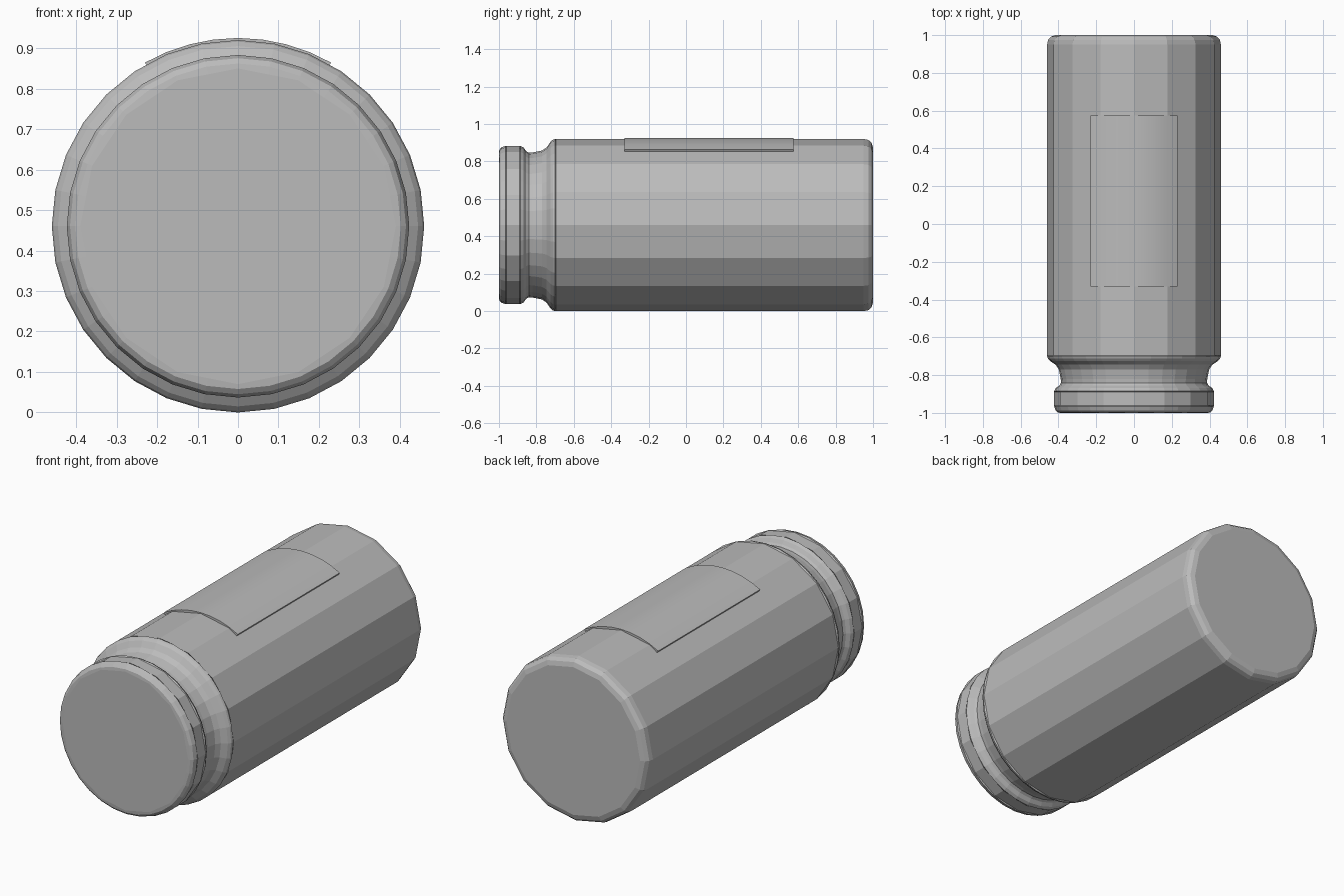
import bpy
import bmesh
from math import cos, sin, pi, radians

cube = bpy.data.objects.get("Cube")
if cube:
    bpy.data.objects.remove(cube, do_unlink=True)

RADIUS = 0.46
SIDES = 16

grey = bpy.data.materials.new("plain_grey")
grey.use_nodes = True
COLOUR = (0.5, 0.5, 0.5, 1)
grey.diffuse_color = COLOUR
grey.node_tree.nodes["Principled BSDF"].inputs["Base Color"].default_value = COLOUR


def finish(name, bm):
    bmesh.ops.recalc_face_normals(bm, faces=bm.faces)
    mesh = bpy.data.meshes.new(name)
    bm.to_mesh(mesh)
    bm.free()
    mesh.materials.append(grey)
    obj = bpy.data.objects.new(name, mesh)
    bpy.context.collection.objects.link(obj)
    return obj


def lathe(name, profile):
    """Spin (y, radius, round) points; flat rings have 16 sides, round ones 32."""
    bm = bmesh.new()
    rings = []
    n = SIDES * 2
    for y, r, is_round in profile:
        ring = []
        for i in range(n):
            a = 2 * pi * i / n
            rad = r * cos(pi / SIDES) if i % 2 and not is_round else r
            ring.append(bm.verts.new((rad * cos(a), y, RADIUS + rad * sin(a))))
        rings.append(ring)
    for a, b in zip(rings, rings[1:]):
        for i in range(n):
            j = (i + 1) % n
            bm.faces.new((a[i], a[j], b[j], b[i]))
    bm.faces.new(rings[0])
    bm.faces.new(rings[-1])
    return finish(name, bm)


# Bottle body: neck, shoulder, faceted barrel and rounded base
lathe("bottle_body", [
    (-0.86, 0.385, True), (-0.82, 0.388, True), (-0.77, 0.398, True),
    (-0.745, 0.415, True), (-0.725, 0.445, True), (-0.712, 0.456, True),
    (-0.70, RADIUS, True), (-0.695, RADIUS, False), (0.95, RADIUS, False),
    (0.975, 0.455, False), (0.992, 0.44, False), (1.0, 0.415, False),
])

# Lid with rounded rims
lathe("lid", [
    (-1.0, 0.39, False), (-0.998, 0.402, True), (-0.988, 0.415, True),
    (-0.965, 0.423, True), (-0.96, 0.423, False), (-0.89, 0.423, False),
    (-0.885, 0.423, True), (-0.868, 0.414, True), (-0.855, 0.395, True),
    (-0.84, 0.386, True),
])

# Curved label plate on top of the barrel
bm = bmesh.new()
STEPS = 8
half = radians(29.6)
sections = []
for i in range(STEPS + 1):
    a = -half + 2 * half * i / STEPS
    sections.append([bm.verts.new((r * sin(a), y, RADIUS + r * cos(a)))
                     for r, y in ((0.465, -0.33), (0.465, 0.575),
                                  (0.45, 0.575), (0.45, -0.33))])
for a, b in zip(sections, sections[1:]):
    for k in range(4):
        m = (k + 1) % 4
        bm.faces.new((a[k], a[m], b[m], b[k]))
bm.faces.new(sections[0])
bm.faces.new(sections[-1])
label = finish("label", bm)
bpy.context.view_layer.objects.active = label
label.select_set(True)
bpy.ops.object.shade_smooth_by_angle(angle=radians(30))
